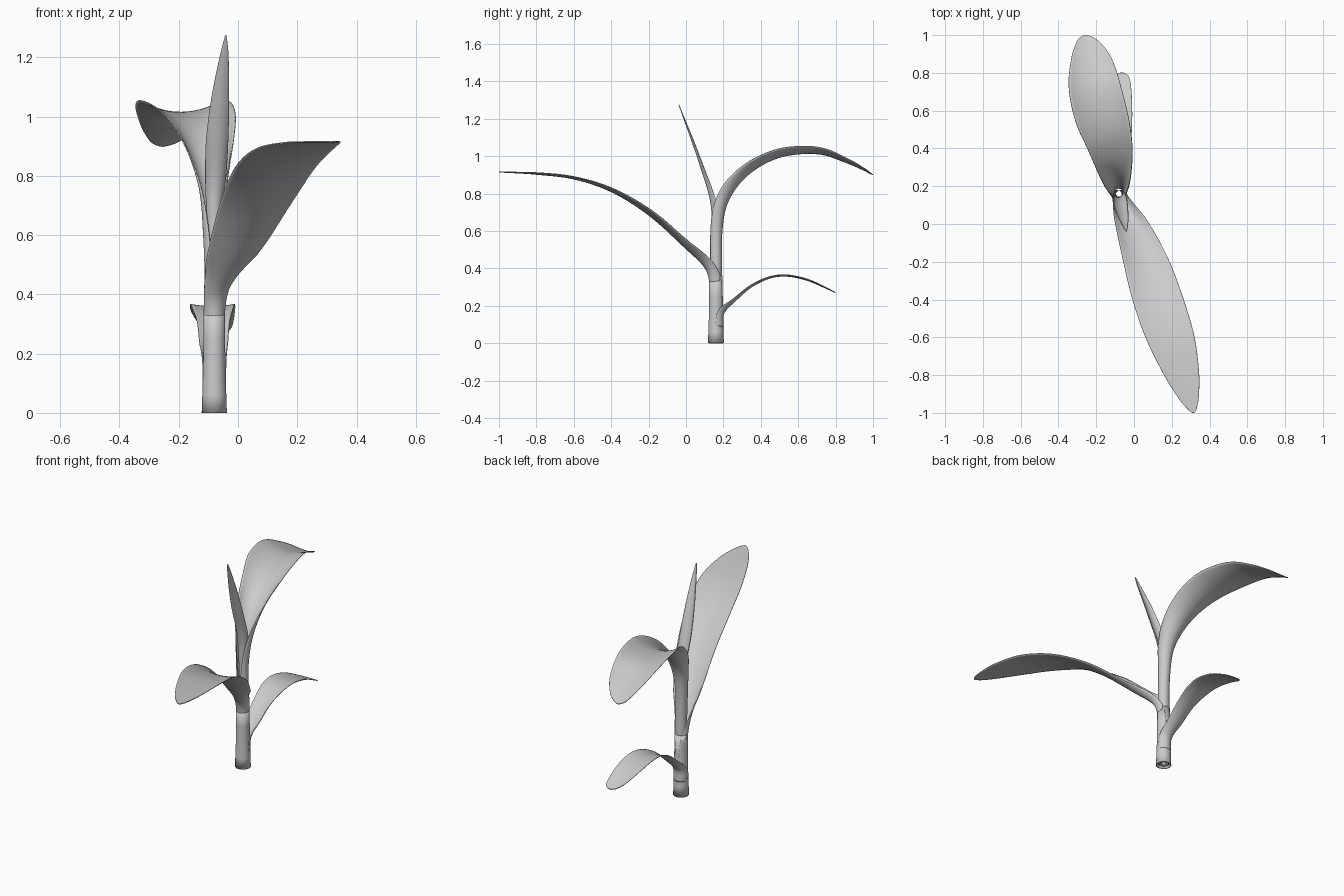
import bpy, bmesh, math
from mathutils import Vector

cube = bpy.data.objects.get("Cube")
if cube:
    bpy.data.objects.remove(cube)

GREY = (0.6, 0.6, 0.6, 1.0)
mat = bpy.data.materials.new("plant grey")
mat.use_nodes = True
mat.diffuse_color = GREY
mat.node_tree.nodes["Principled BSDF"].inputs["Base Color"].default_value = GREY


def smooth_stations(stations, steps=7):
    """Hermite interpolation through stations, spaced by distance along the midrib."""
    pts = [Vector(s) for s in stations]
    t = [0.0]
    for a, b in zip(pts, pts[1:]):
        t.append(t[-1] + (b.xyz - a.xyz).length if len(a) == 3 else
                 t[-1] + (Vector(b[:3]) - Vector(a[:3])).length)
    last = len(pts) - 1
    slope = []
    for i in range(len(pts)):
        lo, hi = max(i - 1, 0), min(i + 1, last)
        slope.append((pts[hi] - pts[lo]) / (t[hi] - t[lo]))
    out = []
    for i in range(last):
        d = t[i + 1] - t[i]
        for k in range(steps):
            u = k / steps
            v = 1 - u
            out.append(pts[i] * (v * v * (1 + 2 * u)) + slope[i] * (d * u * v * v)
                       + pts[i + 1] * (u * u * (3 - 2 * u)) - slope[i + 1] * (d * u * u * v))
    return out + [pts[-1]]


def finish(bm, name, thickness):
    bmesh.ops.recalc_face_normals(bm, faces=bm.faces)
    mesh = bpy.data.meshes.new(name)
    bm.to_mesh(mesh)
    bm.free()
    mesh.materials.append(mat)
    obj = bpy.data.objects.new(name, mesh)
    bpy.context.collection.objects.link(obj)
    shell = obj.modifiers.new("thickness", "SOLIDIFY")
    shell.thickness = thickness
    shell.offset = 0
    for poly in mesh.polygons:
        poly.use_smooth = True
    return obj


def grid(bm, rows):
    for a, b in zip(rows, rows[1:]):
        for i in range(len(a) - 1):
            bm.faces.new((a[i], a[i + 1], b[i + 1], b[i]))


def leaf(name, stations, side, across=20):
    """Sweep an arc that unrolls from sheath to blade.
    Station: midrib x, y, z, half width, half angle of the arc."""
    bm = bmesh.new()
    st = smooth_stations(stations)
    rows = []
    across_dir = Vector((side, 0, 0))
    for i, s in enumerate(st):
        a, b = st[max(i - 1, 0)], st[min(i + 1, len(st) - 1)]
        run = Vector((0, b[1] - a[1], b[2] - a[2])).normalized()
        up = run.cross(across_dir)
        mid, half = Vector(s[:3]), max(s[3], 0.002)
        phi = min(max(s[4], 0.05), 3.1)
        radius = half / math.sin(min(phi, math.pi / 2))
        row = []
        for k in range(across + 1):
            ang = phi * (2 * k / across - 1)
            row.append(bm.verts.new(mid + across_dir * (radius * math.sin(ang))
                                    + up * (radius * (1 - math.cos(ang)))))
        rows.append(row)
    grid(bm, rows)
    return finish(bm, name, 0.004)


# Hollow stalk, slightly flared at the foot
bm = bmesh.new()
rings = []
for z, r in ((0, 0.04), (0.06, 0.038), (0.15, 0.035), (0.25, 0.034), (0.36, 0.033)):
    ring = [bm.verts.new((-0.08 + r * math.cos(k * math.tau / 32),
                          0.16 + r * math.sin(k * math.tau / 32), z)) for k in range(32)]
    rings.append(ring + ring[:1])
grid(bm, rings)
finish(bm, "stalk", 0.005)

# Large arching leaf at the back
leaf("back_leaf", [
    (-0.08, 0.19, 0.01, 0.029, 3.0), (-0.08, 0.19, 0.4, 0.030, 3.0),
    (-0.084, 0.193, 0.6, 0.032, 2.7), (-0.085, 0.22, 0.745, 0.046, 2.0),
    (-0.10, 0.30, 0.87, 0.083, 1.25), (-0.127, 0.42, 0.96, 0.118, 0.8),
    (-0.167, 0.55, 1.005, 0.142, 0.6), (-0.207, 0.72, 1.01, 0.138, 0.5),
    (-0.225, 0.87, 0.96, 0.106, 0.4), (-0.24, 0.95, 0.925, 0.068, 0.3),
    (-0.25, 0.985, 0.907, 0.037, 0.2), (-0.255, 1.0, 0.9, 0.008, 0.1)], -1)

# Long leaf reaching forward
leaf("front_leaf", [
    (-0.08, 0.126, 0.2, 0.034, 3.0), (-0.08, 0.126, 0.33, 0.034, 2.6),
    (-0.07, 0.10, 0.405, 0.042, 1.8), (-0.02, 0.0, 0.505, 0.083, 0.9),
    (0.06, -0.2, 0.685, 0.12, 0.5), (0.125, -0.4, 0.81, 0.135, 0.3),
    (0.19, -0.6, 0.878, 0.13, 0.2), (0.252, -0.8, 0.903, 0.093, 0.2),
    (0.288, -0.92, 0.911, 0.054, 0.15), (0.307, -0.98, 0.914, 0.024, 0.1),
    (0.314, -1.0, 0.915, 0.005, 0.1)], 1)

# Young upright leaf, rolled at the core of the stalk
leaf("young_leaf", [
    (-0.08, 0.142, 0.01, 0.018, 3.0), (-0.08, 0.142, 0.5, 0.018, 2.8),
    (-0.08, 0.138, 0.7, 0.026, 2.0), (-0.075, 0.122, 0.8, 0.034, 1.3),
    (-0.07, 0.085, 0.92, 0.036, 0.9), (-0.059, 0.035, 1.07, 0.028, 0.7),
    (-0.046, -0.015, 1.21, 0.013, 0.5), (-0.041, -0.038, 1.275, 0.002, 0.3)], 1)

# Small low leaf at the back
leaf("low_leaf", [
    (-0.08, 0.198, 0.09, 0.037, 1.7), (-0.08, 0.203, 0.16, 0.039, 1.4),
    (-0.082, 0.26, 0.222, 0.047, 0.7), (-0.083, 0.35, 0.30, 0.055, 0.4),
    (-0.085, 0.45, 0.348, 0.070, 0.25), (-0.086, 0.54, 0.358, 0.076, 0.2),
    (-0.084, 0.65, 0.335, 0.073, 0.2), (-0.073, 0.75, 0.293, 0.054, 0.15),
    (-0.066, 0.787, 0.276, 0.034, 0.1), (-0.063, 0.8, 0.27, 0.010, 0.1)], -1)
